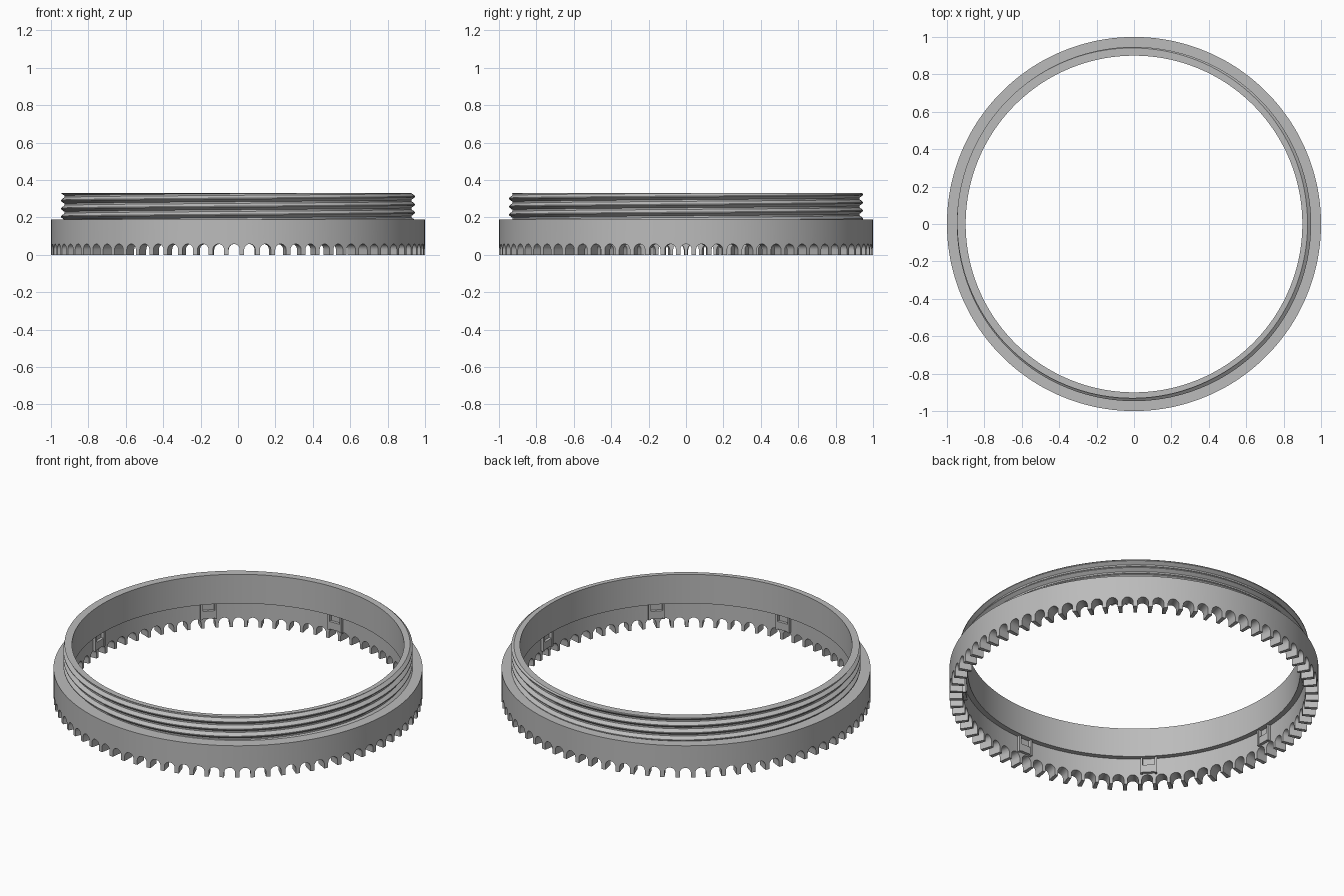
import bpy, bmesh, math
from mathutils import Matrix, Vector

if "Cube" in bpy.data.objects:
    bpy.data.objects.remove(bpy.data.objects["Cube"])

SLOTS, CLIPS = 75, 8
SEGMENTS = SLOTS * 4
SHOULDER, TOP, LIP = 0.19, 0.33, 0.156
BORE, SKIRT_BORE = 0.90, 0.93
ROOT, CREST, PITCH = 0.928, 0.947, 0.043
TURN = 2 * math.pi

grey = bpy.data.materials.new("plain grey")
grey.use_nodes = True
grey.diffuse_color = (0.5, 0.5, 0.5, 1)
bsdf = next(n for n in grey.node_tree.nodes if n.type == 'BSDF_PRINCIPLED')
bsdf.inputs["Base Color"].default_value = grey.diffuse_color


def make_object(name, bm):
    bmesh.ops.recalc_face_normals(bm, faces=bm.faces)
    mesh = bpy.data.meshes.new(name)
    bm.to_mesh(mesh)
    bm.free()
    mesh.materials.append(grey)
    obj = bpy.data.objects.new(name, mesh)
    bpy.context.collection.objects.link(obj)
    return obj


def smooth(obj):
    obj.data.shade_smooth()
    obj.data.set_sharp_from_angle(angle=math.radians(30))


def loft_ring(name, section, closed):
    """Sweep a section (function of the angle) round the z axis."""
    bm = bmesh.new()
    columns = []
    for i in range(SEGMENTS + 1):
        a = TURN * i / SEGMENTS
        columns.append([bm.verts.new((r * math.cos(a), r * math.sin(a), z))
                        for r, z in section(a)])
    rows = len(columns[0])
    for left, right in zip(columns, columns[1:]):
        for j in range(rows if closed else rows - 1):
            k = (j + 1) % rows
            bm.faces.new((left[j], right[j], right[k], left[k]))
    bmesh.ops.remove_doubles(bm, verts=bm.verts, dist=0.00002)
    bmesh.ops.dissolve_degenerate(bm, edges=bm.edges, dist=0.00001)
    return make_object(name, bm)


def add_prism(bm, outline, r0, r1, angle):
    """Extrude a (tangent, z) outline along the radius at an angle."""
    rot = Matrix.Rotation(angle, 3, 'Z')
    ends = [[bm.verts.new(rot @ Vector((r, t, z))) for t, z in outline]
            for r in (r0, r1)]
    bm.faces.new(ends[0])
    bm.faces.new(ends[1][::-1])
    for i in range(len(outline)):
        k = (i + 1) % len(outline)
        bm.faces.new((ends[0][i], ends[1][i], ends[1][k], ends[0][k]))


def rectangle(t0, t1, z0, z1):
    return [(t0, z0), (t1, z0), (t1, z1), (t0, z1)]


# Lower skirt with a stepped bore
skirt = loft_ring("toothed_skirt", lambda a: [
    (1, 0), (1, SHOULDER), (BORE, SHOULDER), (BORE, LIP),
    (SKIRT_BORE, LIP), (SKIRT_BORE, 0)], True)

# Arched slots cut through the bottom edge
half = 0.03
arch = [(-half, -0.02), (half, -0.02)]
arch += [(half * math.cos(math.pi * i / 10), 0.028 + half * math.sin(math.pi * i / 10))
         for i in range(11)]
bm = bmesh.new()
for i in range(SLOTS):
    add_prism(bm, arch, 0.88, 1.03, TURN * i / SLOTS)
cutter = make_object("slot_cutter", bm)
cutter.hide_render = True
mod = skirt.modifiers.new("slots", 'BOOLEAN')
mod.operation, mod.solver, mod.object = 'DIFFERENCE', 'EXACT', cutter
bpy.context.view_layer.objects.active = skirt
bpy.ops.object.modifier_apply(modifier=mod.name)
bpy.data.objects.remove(cutter)
smooth(skirt)


# Threaded collar: a helical ridge trimmed at the shoulder and the top
def thread_radius(phase):
    d = abs((phase + 0.5) % 1 - 0.5)
    return CREST + (ROOT - CREST) * min(1, max(0, (d - 0.06) / 0.34))


def collar_section(a):
    start = 0.226 - 2 * PITCH + PITCH * a / TURN
    points = [(thread_radius((SHOULDER - start) / PITCH), SHOULDER)]
    for turn in range(7):
        for part in (-0.06, 0.06, 0.4, 0.6):
            z = start + (turn + part) * PITCH
            z = min(TOP, max(SHOULDER, z))
            points.append((thread_radius((z - start) / PITCH), z))
    return points + [(BORE, TOP), (BORE, SHOULDER)]


smooth(loft_ring("threaded_collar", collar_section, False))

# Snap clips inside the skirt: two ribs and a tab between them
bm = bmesh.new()
for i in range(CLIPS):
    a = TURN * i / CLIPS
    for side in (-1, 1):
        add_prism(bm, rectangle(side * 0.039 - 0.006, side * 0.039 + 0.006, 0.06, LIP),
                  0.91, 0.94, a)
    add_prism(bm, rectangle(-0.034, 0.034, 0.065, 0.11), 0.913, 0.94, a)
make_object("snap_clips", bm)
